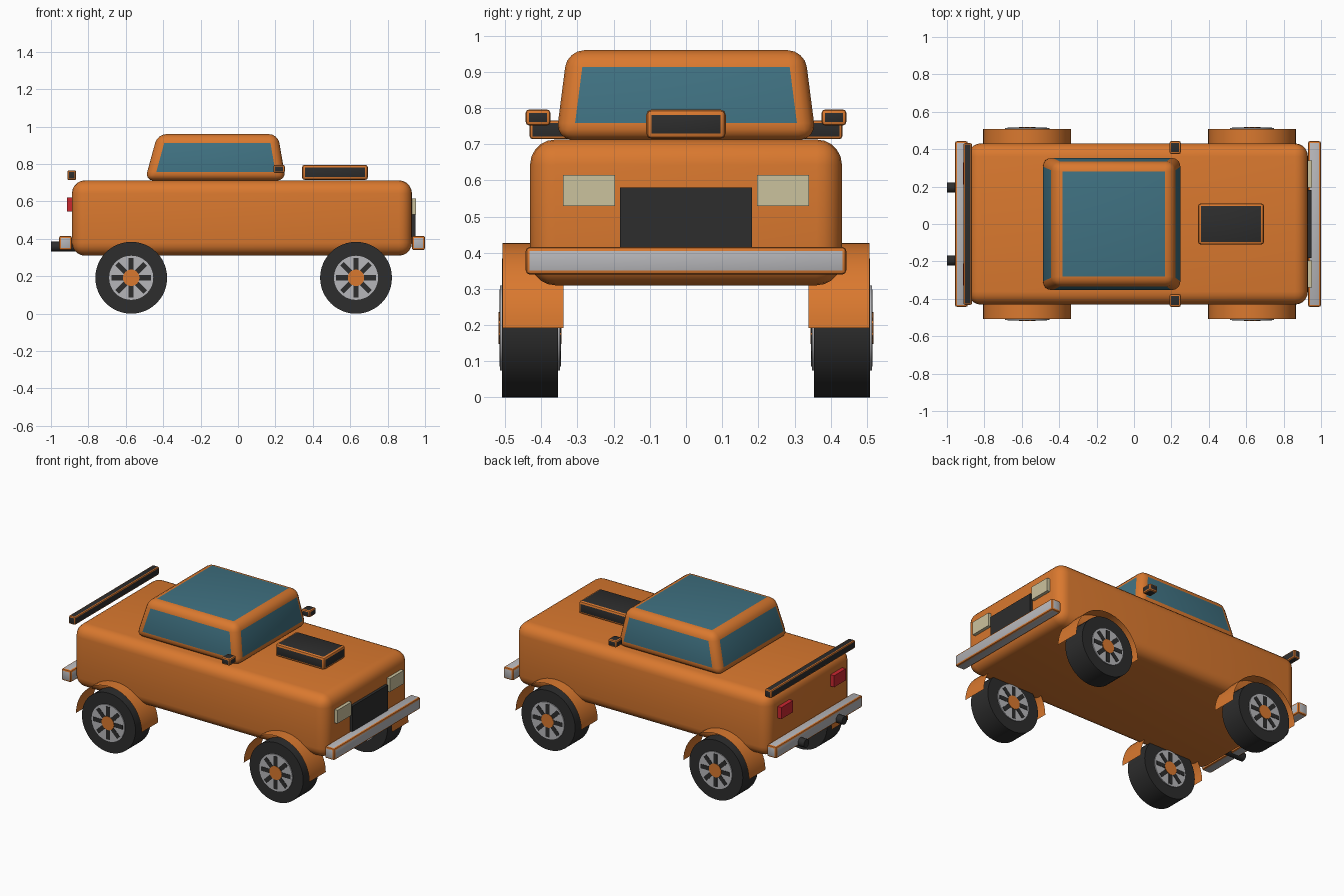
import bpy, bmesh, math
from mathutils import Matrix, Vector

if "Cube" in bpy.data.objects:
    bpy.data.objects.remove(bpy.data.objects["Cube"])


def material(name, rgb):
    m = bpy.data.materials.new(name)
    m.diffuse_color = (*rgb, 1)
    m.use_nodes = True
    m.node_tree.nodes["Principled BSDF"].inputs["Base Color"].default_value = m.diffuse_color
    return m


ORANGE = material("orange paint", (0.70, 0.19, 0.028))
DARK = material("dark rubber", (0.026, 0.026, 0.026))
GLASS = material("blue glass", (0.05, 0.165, 0.22))
CHROME = material("chrome", (0.47, 0.47, 0.49))
CREAM = material("cream lamp", (0.60, 0.54, 0.34))
RED = material("red lamp", (0.60, 0.02, 0.03))


def finish(bm, name, *mats):
    bmesh.ops.recalc_face_normals(bm, faces=bm.faces)
    me = bpy.data.meshes.new(name)
    bm.to_mesh(me)
    bm.free()
    for m in mats:
        me.materials.append(m)
    ob = bpy.data.objects.new(name, me)
    bpy.context.collection.objects.link(ob)
    bpy.ops.object.select_all(action='DESELECT')
    ob.select_set(True)
    bpy.context.view_layer.objects.active = ob
    bpy.ops.object.shade_smooth_by_angle(angle=math.radians(35))
    return ob


def box(name, x, y, z, mat, bevel=0, segments=2, top_x=None, top_y=None):
    """Box from (min, max) ranges; rounded edges are painted orange."""
    bm = bmesh.new()
    bmesh.ops.create_cube(bm, size=1)
    for v in bm.verts:
        up = v.co.z > 0
        xr = top_x if up and top_x else x
        yr = top_y if up and top_y else y
        v.co = Vector((xr[v.co.x > 0], yr[v.co.y > 0], z[up]))
    if bevel:
        bmesh.ops.bevel(bm, geom=bm.edges[:], offset=bevel, segments=segments,
                        profile=0.5, affect='EDGES', material=1)
    return finish(bm, name, mat, ORANGE)


def cylinder(name, centre, radius, length, axis, mat, sides=48):
    bm = bmesh.new()
    rot = Matrix.Rotation(math.pi / 2, 4, axis)
    bmesh.ops.create_cone(bm, cap_ends=True, segments=sides, radius1=radius,
                          radius2=radius, depth=length,
                          matrix=Matrix.Translation(centre) @ rot)
    return finish(bm, name, mat)


# Body and tapered cabin (flat faces are glass, rounded frame is paint)
box("body", (-0.888, 0.93), (-0.431, 0.431), (0.31, 0.713), ORANGE, 0.07, 5)
box("cabin", (-0.498, 0.256), (-0.36, 0.36), (0.712, 0.96), GLASS, 0.047, 4,
    top_x=(-0.43, 0.213), top_y=(-0.328, 0.328))

# Bumpers, hood scoop and rear spoiler
box("front_bumper", (0.93, 1.0), (-0.443, 0.443), (0.34, 0.416), CHROME, 0.011)
box("rear_bumper", (-0.957, -0.888), (-0.443, 0.443), (0.34, 0.416), CHROME, 0.011)
box("hood_scoop", (0.342, 0.695), (-0.11, 0.11), (0.715, 0.796), DARK, 0.015)
box("rear_spoiler", (-0.912, -0.866), (-0.432, 0.432), (0.714, 0.766), DARK, 0.008)

# Grille
box("grille", (0.90, 0.948), (-0.182, 0.182), (0.38, 0.58), DARK)

# Paired parts on both sides
for side, s in (("left", 1), ("right", -1)):
    def span(a, b):
        return tuple(sorted((s * a, s * b)))
    box(f"{side}_headlight", (0.90, 0.951), span(0.196, 0.34), (0.529, 0.615), CREAM)
    box(f"{side}_taillight", (-0.915, -0.86), span(0.21, 0.33), (0.545, 0.62), RED)
    box(f"{side}_mirror", (0.19, 0.25), span(0.375, 0.443), (0.752, 0.796), DARK, 0.009)
    cylinder(f"{side}_exhaust", (-0.91, s * 0.195, 0.359), 0.027, 0.18, 'Y', DARK, 20)


def spokes(name, cx, cy, cz, width):
    """Eight radial bars showing on both faces of the rim."""
    bm = bmesh.new()
    for i in range(8):
        m = (Matrix.Translation((cx, cy, cz))
             @ Matrix.Rotation(i * math.pi / 4, 4, 'Y')
             @ Matrix.Translation((0.072, 0, 0))
             @ Matrix.Diagonal((0.068, width, 0.027, 1)))
        bmesh.ops.create_cube(bm, size=1, matrix=m)
    finish(bm, name, DARK)


def fender(name, cx, y0, y1, cz, radius, steps=24):
    """Thin open half-round arch above a wheel."""
    bm = bmesh.new()
    rows = []
    for i in range(steps + 1):
        a = math.pi * i / steps
        x, z = cx + radius * math.cos(a), cz + radius * math.sin(a)
        rows.append([bm.verts.new((x, y, z)) for y in (y0, y1)])
    for a, b in zip(rows, rows[1:]):
        bm.faces.new((a[0], a[1], b[1], b[0]))
    ob = finish(bm, name, ORANGE)
    me = ob.data
    # Outer surface faces away from the axle
    if me.polygons[steps // 2].normal.z < 0:
        me.flip_normals()


# Wheels and fenders
WZ = 0.192
for end, wx in (("front", 0.631), ("rear", -0.571)):
    for side, s in (("left", 1), ("right", -1)):
        n = f"{end}_{side}"
        c = (wx, s * 0.431, WZ)
        cylinder(f"{n}_tyre", c, 0.192, 0.154, 'X', DARK)
        cylinder(f"{n}_rim", c, 0.118, 0.166, 'X', CHROME)
        spokes(f"{n}_spokes", *c, 0.170)
        cylinder(f"{n}_hub", c, 0.044, 0.174, 'X', ORANGE, 24)
        fender(f"{n}_fender", wx, s * 0.338, s * 0.507, WZ, 0.235)
